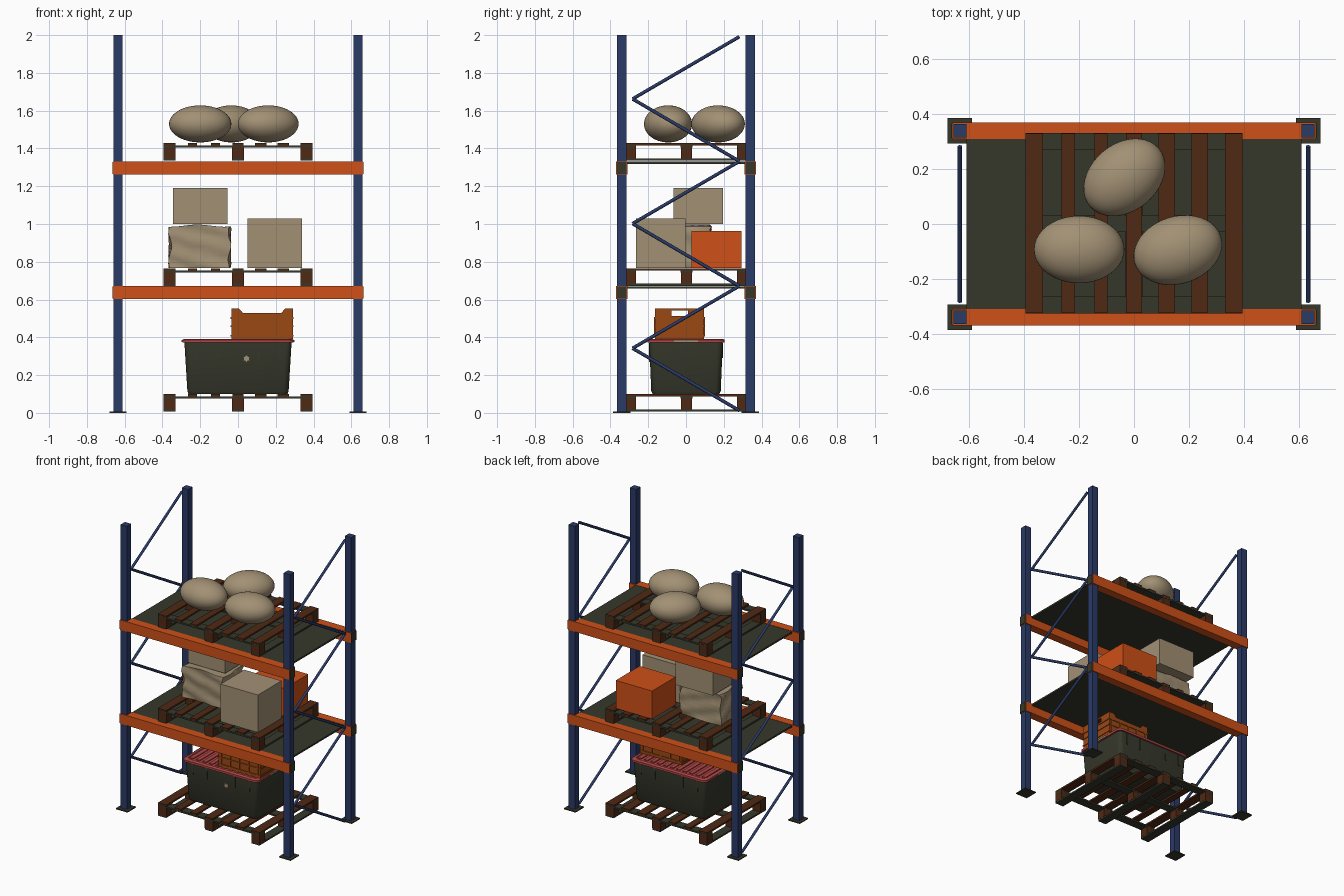
import bpy, bmesh, math, random
from mathutils import Vector, Matrix

if "Cube" in bpy.data.objects:
    bpy.data.objects.remove(bpy.data.objects["Cube"])
random.seed(4)


def mat(name, c):
    m = bpy.data.materials.new(name)
    m.diffuse_color = (*c, 1)
    m.use_nodes = True
    m.node_tree.nodes["Principled BSDF"].inputs["Base Color"].default_value = m.diffuse_color
    return m


NAVY = mat("navy_steel", (.023, .043, .135))
ORANGE = mat("orange_paint", (.62, .08, .009))
OLIVE = mat("dark_olive", (.036, .039, .024))
BROWN = mat("brown_wood", (.08, .022, .007))
BEIGE = mat("beige", (.36, .28, .175))
PINK = mat("pinkish_red", (.43, .06, .06))
CRATE = mat("burnt_orange_plastic", (.33, .065, .007))


def finish(name, bm, m, smooth=False):
    bmesh.ops.recalc_face_normals(bm, faces=bm.faces)
    me = bpy.data.meshes.new(name)
    bm.to_mesh(me)
    bm.free()
    me.materials.append(m)
    ob = bpy.data.objects.new(name, me)
    bpy.context.collection.objects.link(ob)
    if smooth:
        bpy.ops.object.select_all(action='DESELECT')
        ob.select_set(True)
        bpy.context.view_layer.objects.active = ob
        bpy.ops.object.shade_smooth_by_angle(angle=math.radians(40))
    return ob


def add_box(bm, x0, x1, y0, y1, z0, z1):
    M = Matrix.Translation(((x0 + x1) / 2, (y0 + y1) / 2, (z0 + z1) / 2)) @ \
        Matrix.Diagonal((x1 - x0, y1 - y0, z1 - z0, 1))
    return bmesh.ops.create_cube(bm, size=1, matrix=M)["verts"]


def boxes(name, m, *items):
    bm = bmesh.new()
    for b in items:
        add_box(bm, *b)
    return finish(name, bm, m)


def rounded(hx, hy, r, n=5):
    pts = []
    for k, (sx, sy) in enumerate(((1, 1), (-1, 1), (-1, -1), (1, -1))):
        for i in range(n + 1):
            a = math.pi / 2 * (k + i / n)
            pts.append((sx * (hx - r) + r * math.cos(a), sy * (hy - r) + r * math.sin(a)))
    return pts


def loft(name, m, cx, cy, levels):
    # stacked rounded rectangles: (half x, half y, z)
    bm = bmesh.new()
    rings = [[bm.verts.new((cx + x, cy + y, z)) for x, y in rounded(hx, hy, .03)]
             for hx, hy, z in levels]
    for a, b in zip(rings, rings[1:]):
        for i in range(len(a)):
            j = (i + 1) % len(a)
            bm.faces.new((a[i], a[j], b[j], b[i]))
    bm.faces.new(rings[0])
    bm.faces.new(rings[-1])
    return finish(name, bm, m, True)


def prism(bm, pts, axis, a0, a1):
    # extrude a 2D outline (u, z) along x or y
    P = lambda u, z, a: (a, u, z) if axis == 'x' else (u, a, z)
    f = bm.faces.new([bm.verts.new(P(u, z, a0)) for u, z in pts])
    ext = bmesh.ops.extrude_face_region(bm, geom=[f])["geom"]
    d = Vector((a1 - a0, 0, 0)) if axis == 'x' else Vector((0, a1 - a0, 0))
    bmesh.ops.translate(bm, vec=d, verts=[v for v in ext if isinstance(v, bmesh.types.BMVert)])


# uprights, base plates and zigzag braces
for sx, side in ((-1, "left"), (1, "right")):
    for sy, end in ((-1, "front"), (1, "back")):
        x, y = sx * .635, sy * .34
        boxes(f"{end}_{side}_post", NAVY, (x - .024, x + .024, y - .024, y + .024, .004, 2))
        boxes(f"{end}_{side}_base_plate", OLIVE, (x - .045, x + .045, y - .046, y + .046, 0, .008))
    bm = bmesh.new()
    for i in range(6):
        s = 1 if i % 2 == 0 else -1
        a, b = Vector((x, .283 * s, .012 + .33 * i)), Vector((x, -.283 * s, .012 + .33 * (i + 1)))
        d = b - a
        M = Matrix.Translation((a + b) / 2) @ d.to_track_quat('Z', 'Y').to_matrix().to_4x4()
        bmesh.ops.create_cone(bm, cap_ends=True, segments=10, radius1=.009, radius2=.009,
                              depth=d.length, matrix=M)
    finish(f"{side}_braces", bm, NAVY, True)

# beams with end brackets, and shelf panels
for n, z in (("lower", .602), ("upper", 1.262)):
    for sy, end in ((-1, "front"), (1, "back")):
        y = sy * .34
        boxes(f"{n}_{end}_beam", ORANGE, (-.661, .661, y - .03, y + .03, z, z + .07))
        boxes(f"{n}_{end}_beam_brackets", OLIVE,
              *[(s * .6625 - .0025, s * .6625 + .0025, y - .026, y + .026, z + .003, z + .067)
                for s in (-1, 1)])
    boxes(f"{n}_shelf_panel", OLIVE, (-.61, .61, -.312, .312, z + .056, z + .068))


# pallets: bottom boards, blocks, stringers, top slats
def pallet(n, z):
    xs, ys = (-.363, 0, .363), (-.295, .0025, .3)
    boxes(n + "_pallet_bottom_boards", OLIVE,
          *[(x - .031, x + .031, -.325, .33, z, z + .011) for x in xs])
    boxes(n + "_pallet_blocks", BROWN,
          *[(x - .032, x + .032, y - .03, y + .03, z + .011, z + .069) for x in xs for y in ys])
    boxes(n + "_pallet_stringers", OLIVE,
          *[(-.395, .395, y - .031, y + .031, z + .069, z + .08) for y in ys])
    slats = ((-.363, .032), (-.24, .024), (-.12, .024), (0, .03), (.12, .03), (.24, .03), (.363, .032))
    boxes(n + "_pallet_slats", BROWN,
          *[(x - w, x + w, -.325, .33, z + .08, z + .092) for x, w in slats])


pallet("ground", .008)
pallet("middle", .673)
pallet("top", 1.336)

# storage tub with side ribs, lid, end handles and front latch
loft("tub", OLIVE, 0, 0, [(.262, .176, .1), (.268, .184, .115), (.283, .194, .36), (.283, .194, .378)])
boxes("tub_ribs", OLIVE, *[(x - .006, x + .006, s * .188 - .009, s * .188 + .009, .29, .37)
                           for x in (-.22, -.11, .11, .22) for s in (-1, 1)])
loft("tub_lid", PINK, 0, 0, [(.294, .204, .372), (.294, .204, .387), (.288, .198, .391),
                             (.272, .182, .391), (.268, .178, .384)])
boxes("tub_lid_ribs", PINK, *[(-.25 + .05 * i - .014, -.25 + .05 * i + .014, -.16, .16, .382, .39)
                              for i in range(11)])
boxes("tub_handles", BEIGE, *[(s * .294 - .004, s * .294 + .004, -.064, .064, .374, .386)
                              for s in (-1, 1)])
bm = bmesh.new()
star = [(.045 + r * math.cos(math.pi * i / 6), .287 + r * math.sin(math.pi * i / 6))
        for i in range(12) for r in ((.018 if i % 2 else .012),)]
prism(bm, star, 'y', -.195, -.185)
finish("tub_latch", bm, BEIGE)

# open crate with raised ends, hand holes and ribs
X0, X1, Y0, Y1, Z0 = -.035, .29, -.165, .095, .391
T = .01
bm = bmesh.new()
add_box(bm, X0 + .005, X1 - .005, Y0 + .005, Y1 - .005, Z0, Z0 + .01)
side = [(X0, Z0), (X1, Z0), (X1, .553), (X1 - .04, .553), (X1 - .06, .53),
        (X0 + .06, .53), (X0 + .04, .553), (X0, .553)]
for y in (Y0, Y1 - T):
    prism(bm, side, 'y', y, y + T)
for x in (X0, X1 - T):
    add_box(bm, x, x + T, Y0 + T, Y1 - T, Z0, .513)
    add_box(bm, x, x + T, Y0 + T, -.078, .513, .542)
    add_box(bm, x, x + T, .01, Y1 - T, .513, .542)
    add_box(bm, x, x + T, Y0 + T, Y1 - T, .542, .553)
e = .005
for z0, z1 in ((.405, .413), (.455, .462), (.497, .507)):
    add_box(bm, X0 - e, X1 + e, Y0 - e, Y0 + .002, z0, z1)
    add_box(bm, X0 - e, X1 + e, Y1 - .002, Y1 + e, z0, z1)
    for x in (X0 - e, X1 - .002):
        add_box(bm, x, x + e + .002, Y0, Y1, z0, z1)
for i in range(5):
    x = X0 + .02 + i * (X1 - X0 - .04) / 4
    for y in (Y0 - e, Y1 - .002):
        add_box(bm, x - .005, x + .005, y, y + e + .002, .405, .507)
finish("crate", bm, CRATE)

# boxes on the middle pallet
boxes("front_carton", BEIGE, (.05, .34, -.265, -.002, .766, 1.03))
boxes("stacked_carton", BEIGE, (-.345, -.055, -.065, .195, 1.0, 1.19))
boxes("orange_box", ORANGE, (.058, .34, .03, .295, .766, .963))

# crumpled carton under the stacked one
bm = bmesh.new()
add_box(bm, -.36, -.045, -.1, .13, .767, .995)
bmesh.ops.subdivide_edges(bm, edges=bm.edges[:], cuts=9, use_grid_fill=True)
for v in bm.verts:
    t = (v.co.z - .767) / .228
    v.co.x += .008 * math.sin(9 * t + 30 * v.co.y) + random.uniform(-.003, .003)
    v.co.y += .005 * math.sin(14 * t + 18 * v.co.x) + random.uniform(-.003, .003)
    if t > .95:
        v.co.z += .006 * math.sin(22 * v.co.x) - .004
    elif t > .05:
        v.co.z += random.uniform(-.005, .005)
finish("crumpled_carton", bm, BEIGE, True)

# rounded sacks on the top pallet
for i, (x, y, deg) in enumerate(((-.2, -.093, 0), (.16, -.095, 18), (-.035, .17, 40))):
    bm = bmesh.new()
    M = Matrix.Translation((x, y, 1.53)) @ Matrix.Rotation(math.radians(deg), 4, 'Z') @ \
        Matrix.Diagonal((.165, .123, .098, 1))
    bmesh.ops.create_uvsphere(bm, u_segments=40, v_segments=24, radius=1, matrix=M)
    finish(f"sack_{i + 1}", bm, BEIGE, True)
